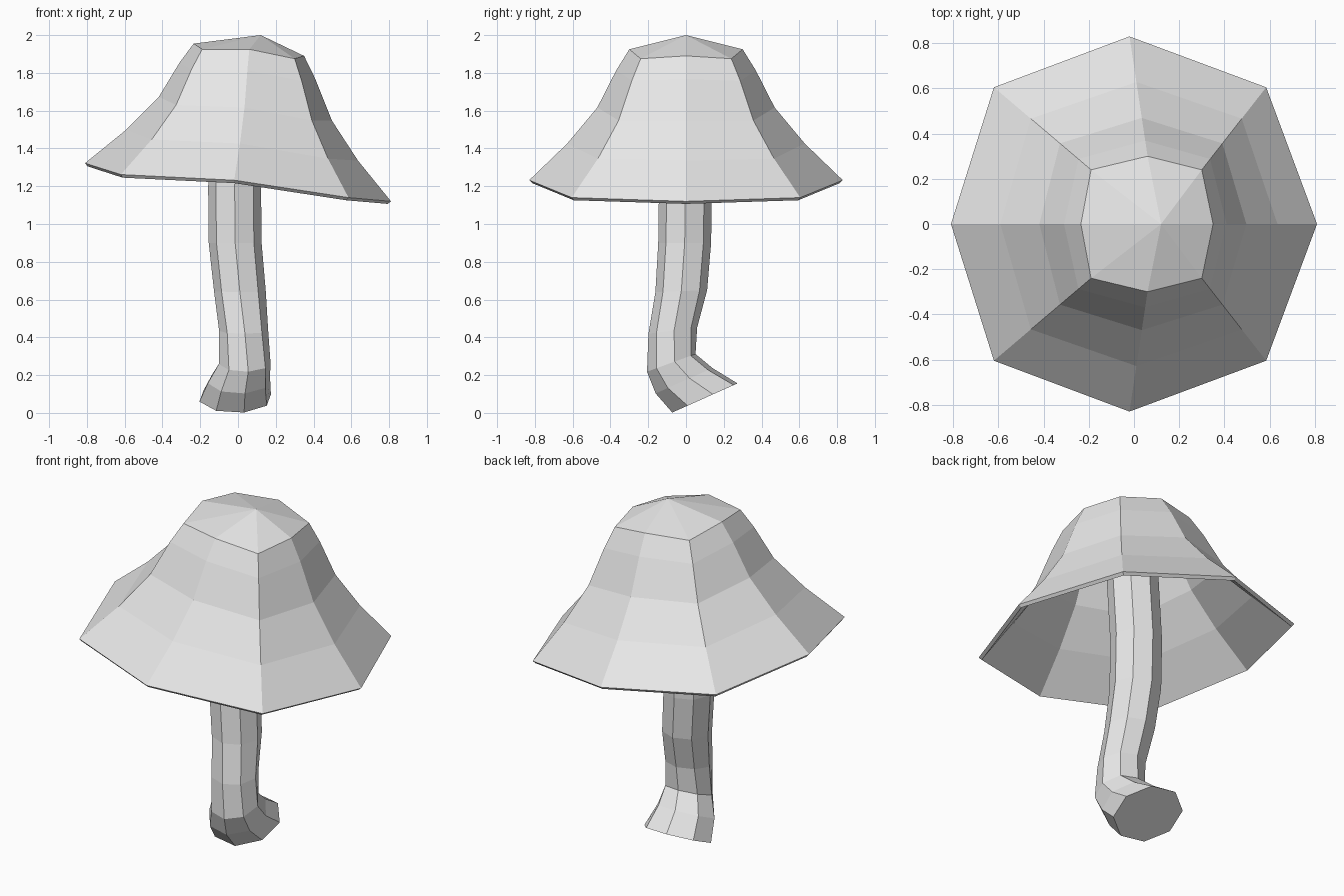
import bpy
import bmesh
from math import cos, sin, radians, pi
from mathutils import Vector, Matrix

SIDES = 8

cube = bpy.data.objects.get("Cube")
if cube:
    bpy.data.objects.remove(cube, do_unlink=True)

grey = bpy.data.materials.new("pale_grey")
grey.use_nodes = True
colour = (0.8, 0.8, 0.8, 1.0)
grey.diffuse_color = colour
grey.node_tree.nodes["Principled BSDF"].inputs["Base Color"].default_value = colour


def loft(name, rings, tip=None, capped=False):
    """Skin a list of rings from bottom to top, with flat faces."""
    bm = bmesh.new()
    loops = [[bm.verts.new(p) for p in ring] for ring in rings]
    for low, high in zip(loops, loops[1:]):
        for i in range(SIDES):
            j = (i + 1) % SIDES
            bm.faces.new((low[i], low[j], high[j], high[i]))
    if tip:
        apex = bm.verts.new(tip)
        for i in range(SIDES):
            bm.faces.new((loops[-1][i], loops[-1][(i + 1) % SIDES], apex))
    if capped:
        bm.faces.new(loops[0][::-1])
        bm.faces.new(loops[-1])
    mesh = bpy.data.meshes.new(name)
    bm.to_mesh(mesh)
    bm.free()
    mesh.materials.append(grey)
    obj = bpy.data.objects.new(name, mesh)
    bpy.context.collection.objects.link(obj)
    return obj


def mirrored(half):
    """Complete a half ring, running from +x to -x, across the y axis."""
    other = [(x, -y, z) for x, y, z in half[-2:0:-1]]
    return [Vector(p) for p in half + other]


# Cap: bell-shaped, leaning to its left, blended from crown edge to rim
crown = mirrored([(0.35, 0, 1.89), (0.3, 0.24, 1.875), (0.06, 0.3, 1.925),
                  (-0.19, 0.24, 1.925), (-0.235, 0, 1.955)])
rim = mirrored([(0.81, 0, 1.12), (0.585, 0.605, 1.14), (-0.02, 0.83, 1.232),
                (-0.62, 0.605, 1.262), (-0.81, 0, 1.322)])
flare = [(1, 1), (0.62, 0.72), (0.32, 0.445), (0.13, 0.16), (0, 0)]
cap_rings = []
for out, down in flare:
    cap_rings.append([Vector((c.x + (r.x - c.x) * out,
                              c.y + (r.y - c.y) * out,
                              c.z + (r.z - c.z) * down))
                      for c, r in zip(crown, rim)])
cap = loft("mushroom_cap", cap_rings, tip=(0.12, 0, 2))
shell = cap.modifiers.new("shell", "SOLIDIFY")
shell.thickness = 0.022
shell.offset = -1

# Stem: bent octagonal tube, (centre, radius, tilt, twist) per ring
stem_path = [
    ((-0.015, 0.1, 0.079), 0.195, 24, 14),
    ((0.005, -0.01, 0.17), 0.168, 24, 11),
    ((0.035, -0.078, 0.265), 0.138, 20, 8),
    ((0.03, -0.07, 0.435), 0.13, 7, 3),
    ((0.01, -0.025, 0.645), 0.137, 2, 0),
    ((-0.015, -0.007, 0.9), 0.14, 0, 0),
    ((-0.018, -0.003, 1.2), 0.14, 0, 0),
    ((0.03, 0, 1.88), 0.14, 0, 0),
]
stem_rings = []
for centre, radius, tilt, twist in stem_path:
    turn = Matrix.Rotation(radians(tilt), 3, "X") @ Matrix.Rotation(radians(twist), 3, "Z")
    stem_rings.append([Vector(centre) + turn @ Vector((cos(a), sin(a), 0)) * radius
                       for a in (2 * pi * i / SIDES for i in range(SIDES))])
loft("mushroom_stem", stem_rings, capped=True)
